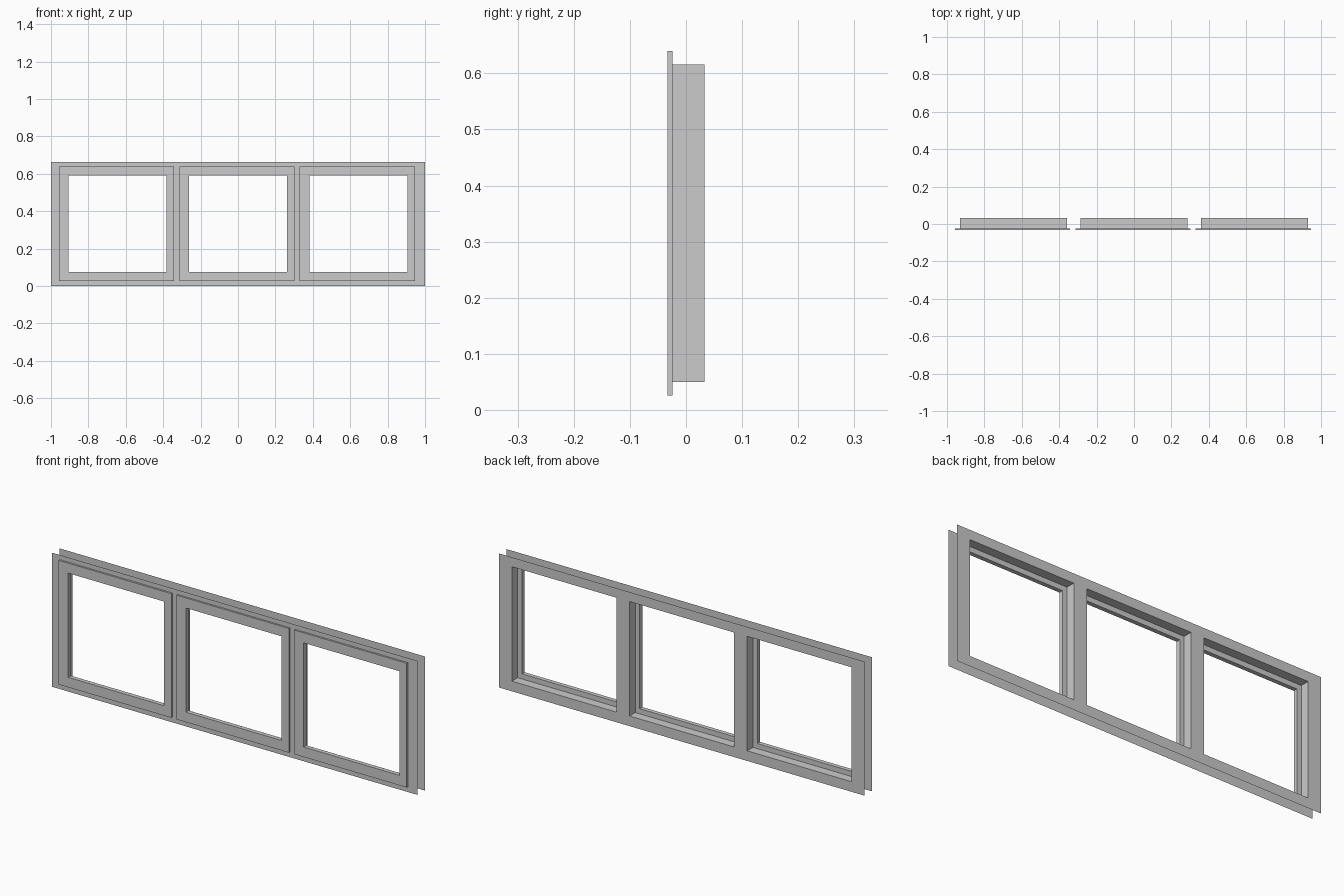
import bpy, bmesh

if "Cube" in bpy.data.objects:
    bpy.data.objects.remove(bpy.data.objects["Cube"])

W, H = 1.0, 0.663                        # half width and height of the frame
FRONT, SHEET, STEP, BACK = -0.033, -0.024, -0.012, 0.033
CENTRES = (-0.644, 0.0, 0.644)
Z_MID = 0.333


def finish(name, bm):
    mesh = bpy.data.meshes.new(name)
    bm.to_mesh(mesh)
    bm.free()
    obj = bpy.data.objects.new(name, mesh)
    bpy.context.collection.objects.link(obj)
    return obj


def rect_loft(name, loops):
    """Join a series of rectangles (centre x, half width, half height, y)."""
    bm = bmesh.new()
    rings = []
    for cx, hx, hz, y in loops:
        rings.append([bm.verts.new((cx + sx * hx, y, Z_MID + sz * hz))
                      for sx, sz in ((-1, -1), (1, -1), (1, 1), (-1, 1))])
    for a, b in zip(rings, rings[1:]):
        for i in range(4):
            j = (i + 1) % 4
            bm.faces.new((a[i], a[j], b[j], b[i]))
    return finish(name, bm)


TUN = (0.286, 0.283)                     # half sizes of the wall opening
LIP = (0.308, 0.307)                     # half sizes of the sash lip
GLZ = (0.262, 0.2575)                    # half sizes of the clear opening


def sheet(name, y, flip):
    """Thin face plate with three square holes."""
    xs = [-W] + [c + s * TUN[0] for c in CENTRES for s in (-1, 1)] + [W]
    zs = [0, Z_MID - TUN[1], Z_MID + TUN[1], H]
    bm = bmesh.new()
    grid = [[bm.verts.new((x, y, z)) for z in zs] for x in xs]
    for i in range(len(xs) - 1):
        for k in range(3):
            if k == 1 and i % 2 == 1:
                continue
            f = [grid[i][k], grid[i + 1][k], grid[i + 1][k + 1], grid[i][k + 1]]
            bm.faces.new(f[::-1] if flip else f)
    # merge coplanar cells so the plate stays clean
    bmesh.ops.dissolve_limit(bm, angle_limit=0.01, verts=bm.verts, edges=bm.edges)
    return finish(name, bm)


# front and back plates of the fixed frame
sheet("front_plate", SHEET, False)
sheet("back_plate", BACK, True)

# each light: lining of the opening plus a stepped sash
for n, c in enumerate(CENTRES, 1):
    rect_loft(f"opening_lining_{n}", [(c, *TUN, SHEET), (c, *TUN, BACK)])
    lip = c - 0.006
    rect_loft(f"sash_{n}", [(lip, *LIP, SHEET), (lip, *LIP, FRONT),
                            (c, *GLZ, FRONT), (c, *GLZ, STEP), (c, *TUN, STEP)])
